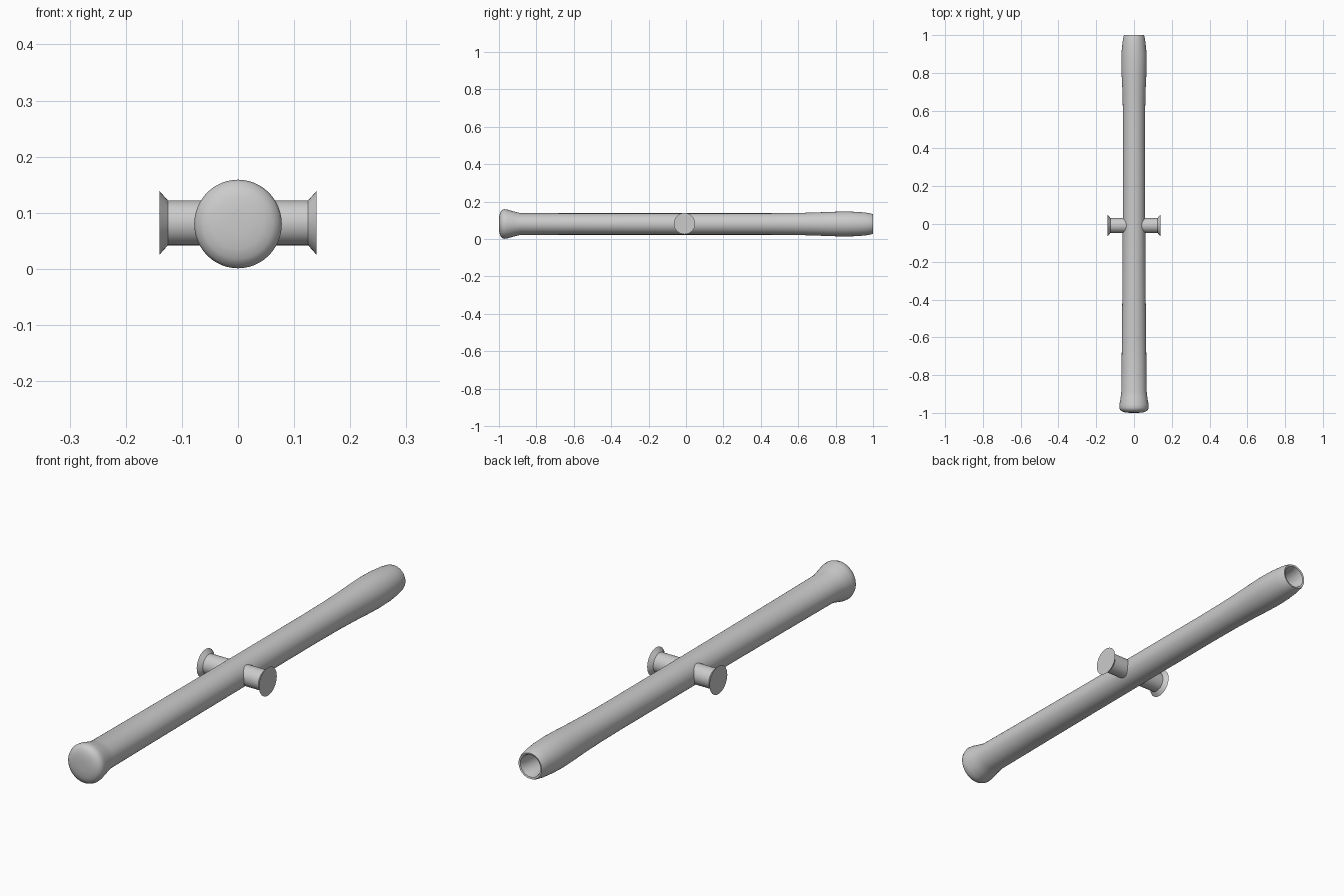
import bpy, bmesh, math

if "Cube" in bpy.data.objects:
    bpy.data.objects.remove(bpy.data.objects["Cube"])

CZ = 0.08  # height of the tube axis


def loft(name, rings, to_point, segs, cap_start, cap_end):
    """Skin a list of (position, radius_a, radius_b) rings into one mesh."""
    bm = bmesh.new()
    loops = []
    for p, ra, rb in rings:
        loops.append([bm.verts.new(to_point(p, ra * math.cos(2 * math.pi * i / segs),
                                            rb * math.sin(2 * math.pi * i / segs)))
                      for i in range(segs)])
    for a, b in zip(loops, loops[1:]):
        for i in range(segs):
            j = (i + 1) % segs
            bm.faces.new((a[i], a[j], b[j], b[i]))
    if cap_start:
        bm.faces.new(loops[0])
    if cap_end:
        bm.faces.new(loops[-1])
    bmesh.ops.recalc_face_normals(bm, faces=bm.faces[:])
    mesh = bpy.data.meshes.new(name)
    bm.to_mesh(mesh)
    bm.free()
    obj = bpy.data.objects.new(name, mesh)
    bpy.context.collection.objects.link(obj)
    bpy.ops.object.select_all(action='DESELECT')
    obj.select_set(True)
    bpy.context.view_layer.objects.active = obj
    bpy.ops.object.shade_smooth_by_angle(angle=math.radians(40))
    return obj


# Main tube: domed knob at the front, slightly oval body, swollen hollow rear end
tube_rings = [
    (-1.0, 0.02, 0.02), (-0.998, 0.045, 0.045), (-0.993, 0.062, 0.062),
    (-0.984, 0.074, 0.075), (-0.972, 0.078, 0.079), (-0.955, 0.077, 0.077),
    (-0.92, 0.071, 0.067), (-0.885, 0.067, 0.058), (-0.6, 0.064, 0.0575),
    (-0.3, 0.061, 0.0575), (0.1, 0.059, 0.0575), (0.45, 0.058, 0.0575),
    (0.6, 0.059, 0.059), (0.7, 0.061, 0.062), (0.78, 0.065, 0.065),
    (0.85, 0.067, 0.067), (0.91, 0.066, 0.065), (0.96, 0.061, 0.061),
    (0.99, 0.056, 0.056), (1.0, 0.052, 0.052),
    (0.998, 0.045, 0.045), (0.985, 0.041, 0.041), (0.92, 0.039, 0.039),
    (0.82, 0.037, 0.037),
]
loft("tube", tube_rings, lambda p, a, b: (a, p, CZ + b), 48, True, True)

# Side pins with flared flat ends
pin_rings = [(0.03, 0.04, 0.04), (0.125, 0.04, 0.04), (0.14, 0.057, 0.057)]
for side, label in ((-1, "left"), (1, "right")):
    loft("side_pin_" + label, pin_rings,
         lambda p, a, b: (side * p, a - 0.008, CZ + 0.002 + b), 32, True, True)
